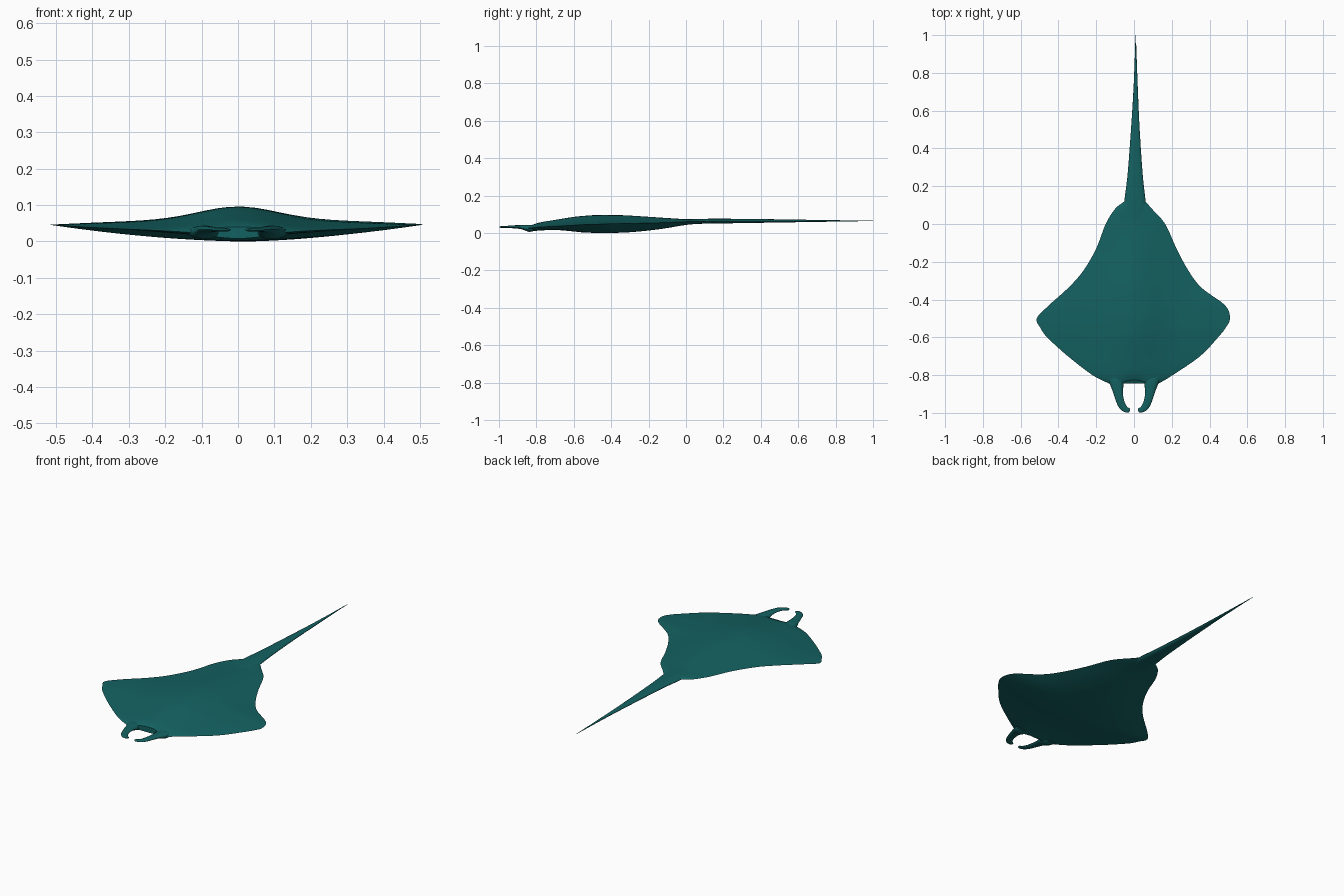
import bpy, bmesh, math
from mathutils import Vector

if "Cube" in bpy.data.objects:
    bpy.data.objects.remove(bpy.data.objects["Cube"])

mat = bpy.data.materials.new("teal_skin")
mat.diffuse_color = (0.007, 0.12, 0.12, 1)
mat.use_nodes = True
mat.node_tree.nodes["Principled BSDF"].inputs["Base Color"].default_value = mat.diffuse_color


def smooth_rows(rows, steps):
    """Catmull-Rom interpolation between rows of numbers."""
    out = []
    for i in range(len(rows) - 1):
        p0, p1 = rows[max(i - 1, 0)], rows[i]
        p2, p3 = rows[i + 1], rows[min(i + 2, len(rows) - 1)]
        for s in range(steps):
            t = s / steps
            out.append([0.5 * (2 * b + (c - a) * t + (2 * a - 5 * b + 4 * c - d) * t * t
                               + (3 * b - a - 3 * c + d) * t ** 3)
                        for a, b, c, d in zip(p0, p1, p2, p3)])
    out.append(list(rows[-1]))
    return out


def loft(name, rings):
    """Skin a list of closed rings and cap both ends."""
    bm = bmesh.new()
    loops = [[bm.verts.new(p) for p in ring] for ring in rings]
    n = len(loops[0])
    for a, b in zip(loops, loops[1:]):
        for i in range(n):
            j = (i + 1) % n
            bm.faces.new((a[i], a[j], b[j], b[i]))
    bm.faces.new(loops[0])
    bm.faces.new(loops[-1])
    bmesh.ops.recalc_face_normals(bm, faces=bm.faces)
    mesh = bpy.data.meshes.new(name)
    bm.to_mesh(mesh)
    bm.free()
    obj = bpy.data.objects.new(name, mesh)
    bpy.context.collection.objects.link(obj)
    mesh.materials.append(mat)
    bpy.ops.object.select_all(action='DESELECT')
    obj.select_set(True)
    bpy.context.view_layer.objects.active = obj
    bpy.ops.object.shade_smooth_by_angle(angle=math.radians(50))
    return obj


def oval(ax, ay, bx, by, low, high, n=16):
    """Oval ring spanning edge points a and b, between heights low and high."""
    a, b = Vector((ax, ay, 0)), Vector((bx, by, 0))
    ring = []
    for k in range(n):
        t = 2 * math.pi * k / n
        p = (a + b) / 2 + (b - a) / 2 * math.cos(t)
        p.z = (low + high) / 2 + (high - low) / 2 * math.sin(t)
        ring.append(p)
    return ring


def body_ring(y, left, right, edge, top, bottom, n=40):
    """Cross-section: humped back, gently rounded belly, thin wing edges."""
    ring = []
    fade = min(max((-0.78 - y) / 0.065, 0), 1)
    for k in range(2 * n):
        t = math.pi * k / n
        u = math.cos(t)
        x = (left + right) / 2 + (right - left) / 2 * u
        if k <= n:
            g = 0.75 * math.exp(-(x / 0.15) ** 2) * (1 - u ** 6) + 0.25 * (1 - u * u)
            z = edge + (top - edge) * g
        else:
            z = edge - (edge - bottom) * (1 - abs(u) ** 1.7)
        ring.append((x, y + fade * 0.018 * math.exp(-(x / 0.06) ** 4), z))
    return ring


# Body and wings: y, left edge, right edge, edge height, top, bottom
stations = [
    (-0.845, -0.13, 0.13, 0.025, 0.040, 0.008),
    (-0.80, -0.22, 0.205, 0.030, 0.053, 0.012),
    (-0.70, -0.35, 0.35, 0.036, 0.070, 0.016),
    (-0.60, -0.46, 0.445, 0.042, 0.086, 0.008),
    (-0.55, -0.495, 0.485, 0.045, 0.091, 0.003),
    (-0.50, -0.515, 0.508, 0.046, 0.095, 0.001),
    (-0.43, -0.45, 0.482, 0.049, 0.096, 0.000),
    (-0.34, -0.35, 0.36, 0.050, 0.095, 0.002),
    (-0.25, -0.27, 0.29, 0.052, 0.090, 0.008),
    (-0.13, -0.20, 0.225, 0.055, 0.082, 0.022),
    (0.00, -0.15, 0.165, 0.060, 0.074, 0.043),
    (0.08, -0.10, 0.095, 0.062, 0.073, 0.050),
    (0.12, -0.05, 0.06, 0.062, 0.072, 0.053),
]
loft("body", [body_ring(*s) for s in smooth_rows(stations, 4)])

# Long whip tail: y, left edge, right edge, bottom, top
tail = [
    (-0.05, -0.055, 0.065, 0.045, 0.072),
    (0.11, -0.052, 0.062, 0.050, 0.076),
    (0.25, -0.035, 0.047, 0.052, 0.076),
    (0.50, -0.016, 0.030, 0.056, 0.073),
    (0.75, -0.001, 0.019, 0.060, 0.069),
    (1.00, 0.008, 0.010, 0.064, 0.066),
]
loft("tail", [oval(l, y, r, y, lo, hi) for y, l, r, lo, hi in smooth_rows(tail, 3)])

# Head fins, curling inward: outer x, y, inner x, y, bottom, top
fin = [
    (0.140, -0.815, 0.052, -0.81, 0.012, 0.042),
    (0.131, -0.840, 0.054, -0.84, 0.006, 0.044),
    (0.115, -0.880, 0.058, -0.88, 0.020, 0.042),
    (0.098, -0.930, 0.056, -0.92, 0.025, 0.041),
    (0.082, -0.968, 0.046, -0.952, 0.027, 0.038),
    (0.058, -0.992, 0.034, -0.970, 0.027, 0.037),
    (0.030, -0.998, 0.024, -0.976, 0.028, 0.036),
    (0.022, -0.990, 0.020, -0.982, 0.030, 0.034),
]
for side, name in ((-1, "left_head_fin"), (1, "right_head_fin")):
    loft(name, [oval(side * ox, oy, side * ix, iy, lo, hi)
                for ox, oy, ix, iy, lo, hi in smooth_rows(fin, 3)])
